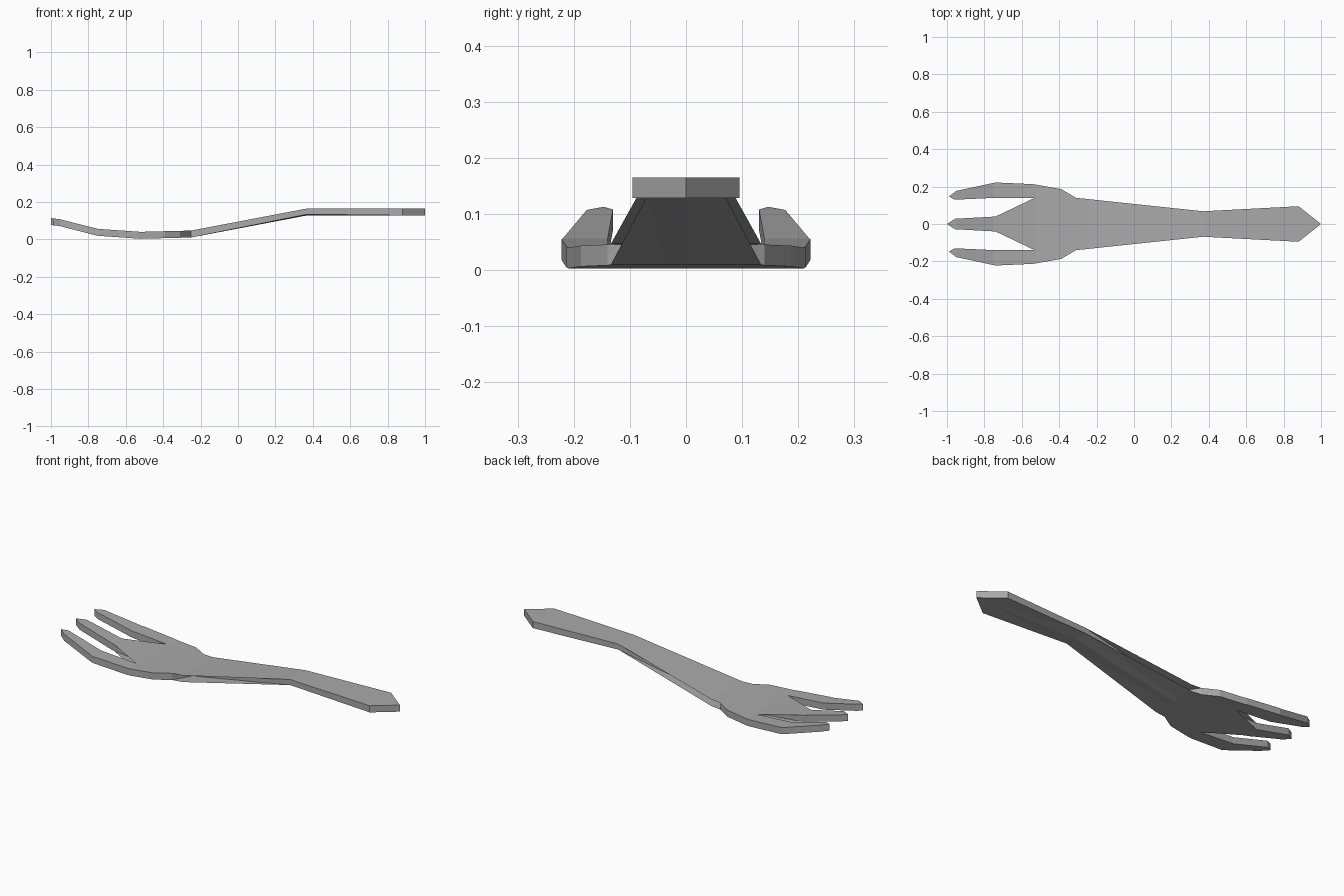
import bpy
import bmesh
from mathutils import Vector

cube = bpy.data.objects.get("Cube")
if cube:
    bpy.data.objects.remove(cube, do_unlink=True)

THICKNESS = 0.037

# Half outline in plan, from the handle tip round the tines to the middle tine tip
OUTLINE = [
    (1.0, 0), (0.88, 0.095), (0.37, 0.068), (-0.25, 0.044),
    (-0.31, 0.14), (-0.39, 0.187), (-0.54, 0.213), (-0.74, 0.222),
    (-0.95, 0.177), (-0.99, 0.147), (-0.957, 0.13), (-0.74, 0.14),
    (-0.535, 0.138), (-0.49, 0.086), (-0.535, 0.049), (-0.74, 0.04),
    (-0.957, 0.028), (-1.0, 0),
]

# Side profile of the underside: (x, z)
PROFILE = [(-1.0, 0.077), (-0.95, 0.07), (-0.75, 0.019), (-0.52, 0.003),
           (-0.25, 0.01), (0.37, 0.128), (1.0, 0.128)]


def underside(x):
    for (x0, z0), (x1, z1) in zip(PROFILE, PROFILE[1:]):
        if x <= x1:
            return z0 + (z1 - z0) * (x - x0) / (x1 - x0)
    return PROFILE[-1][1]


# Flat half plate, cut across wherever the profile bends
bm = bmesh.new()
bm.faces.new([bm.verts.new((x, y, 0)) for x, y in OUTLINE])
bmesh.ops.triangulate(bm, faces=bm.faces[:])
for x, _ in PROFILE[1:-1]:
    bmesh.ops.bisect_plane(bm, geom=bm.verts[:] + bm.edges[:] + bm.faces[:],
                           dist=1e-5, plane_co=(x, 0, 0), plane_no=(1, 0, 0))

# Thicken it and open the seam on the centre line
result = bmesh.ops.extrude_face_region(bm, geom=bm.faces[:], use_keep_orig=True)
top = [v for v in result["geom"] if isinstance(v, bmesh.types.BMVert)]
bmesh.ops.translate(bm, verts=top, vec=Vector((0, 0, THICKNESS)))
seam = [f for f in bm.faces if all(abs(v.co.y) < 1e-5 for v in f.verts)]
bmesh.ops.delete(bm, geom=seam, context="FACES")

# Bend along the profile, with a faint keel under the handle bend
for v in bm.verts:
    is_bottom = v.co.z < THICKNESS / 2
    v.co.z += underside(v.co.x)
    if is_bottom and abs(v.co.x - 0.37) < 0.01 and v.co.y > 0.01:
        v.co.z += 0.006
bmesh.ops.recalc_face_normals(bm, faces=bm.faces[:])

mesh = bpy.data.meshes.new("fork")
bm.to_mesh(mesh)
bm.free()
fork = bpy.data.objects.new("fork", mesh)
bpy.context.collection.objects.link(fork)

# Mirror to the other side
mirror = fork.modifiers.new("mirror", "MIRROR")
mirror.use_axis = (False, True, False)
mirror.use_clip = True

# Metal colour
metal = bpy.data.materials.new("grey_metal")
metal.use_nodes = True
colour = (0.4, 0.4, 0.4, 1)
metal.diffuse_color = colour
metal.node_tree.nodes["Principled BSDF"].inputs["Base Color"].default_value = colour
mesh.materials.append(metal)
